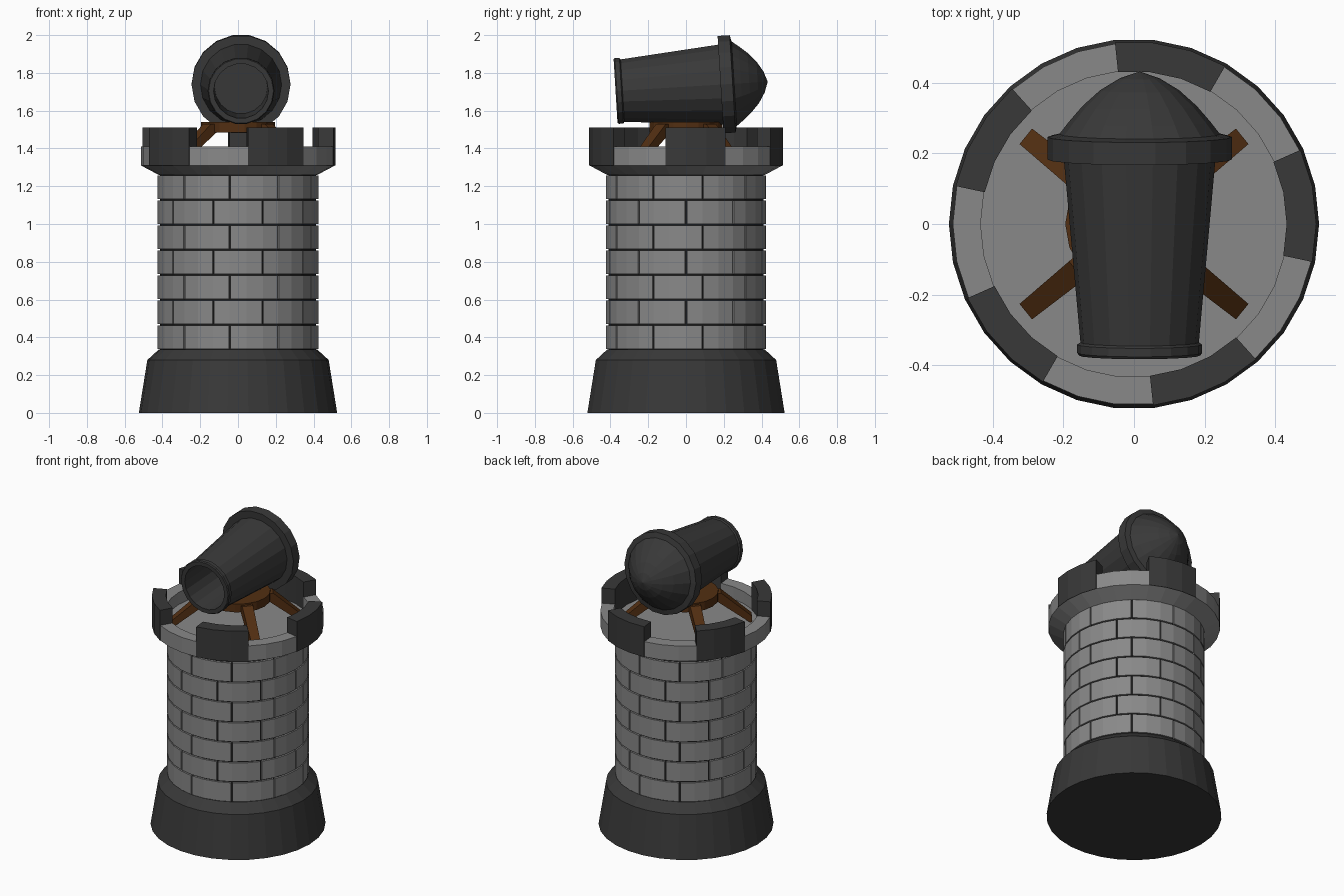
import bpy, bmesh
from math import sin, cos, radians, tau
from mathutils import Matrix

if "Cube" in bpy.data.objects:
    bpy.data.objects.remove(bpy.data.objects["Cube"])


def material(name, rgb):
    m = bpy.data.materials.new(name)
    m.diffuse_color = (*rgb, 1)
    m.use_nodes = True
    m.node_tree.nodes["Principled BSDF"].inputs["Base Color"].default_value = m.diffuse_color
    return m


STONE = material("stone", (0.25, 0.25, 0.25))
DARK = material("dark_stone", (0.04, 0.04, 0.04))
MORTAR = material("mortar", (0.01, 0.01, 0.01))
WOOD = material("wood", (0.085, 0.028, 0.006))


def finish(name, bm, mat):
    bmesh.ops.recalc_face_normals(bm, faces=bm.faces)
    me = bpy.data.meshes.new(name)
    bm.to_mesh(me)
    bm.free()
    me.materials.append(mat)
    ob = bpy.data.objects.new(name, me)
    bpy.context.collection.objects.link(ob)
    return ob


def lathe(name, profile, n, mat):
    """Revolve (radius, z) points around z into flat facets."""
    bm = bmesh.new()
    rings = []
    for r, z in profile:
        count = n if r > 0 else 1
        rings.append([bm.verts.new((r * cos(tau * i / n), r * sin(tau * i / n), z))
                      for i in range(count)])
    for a, b in zip(rings, rings[1:]):
        for i in range(n):
            j = (i + 1) % n
            quad = [a[i % len(a)], a[j % len(a)], b[j % len(b)], b[i % len(b)]]
            bm.faces.new(list(dict.fromkeys(quad)))
    return finish(name, bm, mat)


def sector(bm, a0, r0, r1, z0, z1, gap=0.0):
    """36 degree curved block made of three 12 degree facets."""
    cols = []
    for a in (a0 + gap, a0 + 12, a0 + 24, a0 + 36 - gap):
        c, s = cos(radians(a)), sin(radians(a))
        cols.append([bm.verts.new((r * c, r * s, z))
                     for r, z in ((r0, z0), (r1, z0), (r1, z1), (r0, z1))])
    bm.faces.new(cols[0])
    bm.faces.new(cols[-1])
    for p, q in zip(cols, cols[1:]):
        for i in range(4):
            j = (i + 1) % 4
            bm.faces.new((p[i], p[j], q[j], q[i]))


# Tower base, mortar core and crown with recessed floor
lathe("tower_base", [(0, 0), (0.525, 0), (0.48, 0.28), (0.42, 0.335), (0, 0.335)], 30, DARK)
lathe("mortar_core", [(0, 0.32), (0.412, 0.32), (0.412, 1.27), (0, 1.27)], 30, MORTAR)
lathe("crown", [(0, 1.26), (0.42, 1.26), (0.514, 1.31), (0.514, 1.41),
                (0.435, 1.41), (0.435, 1.33), (0, 1.33)], 30, STONE)

# Seven staggered brick courses
bm = bmesh.new()
h = (1.26 - 0.335) / 7
for row in range(7):
    z = 0.335 + row * h
    for k in range(10):
        start = 264 + 36 * k - (12 if row % 2 else 0)
        sector(bm, start, 0.40, 0.425, z + 0.004, z + h - 0.004, 0.6)
finish("bricks", bm, STONE)

# Five battlements
bm = bmesh.new()
for k in range(5):
    sector(bm, -12 + 72 * k, 0.433, 0.517, 1.31, 1.51)
finish("battlements", bm, DARK)

# Wooden stand: round plate and four splayed legs
lathe("stand_plate", [(0, 1.485), (0.195, 1.485), (0.195, 1.54), (0, 1.54)], 18, WOOD)
side = [(0.14, 1.53), (0.21, 1.53), (0.395, 1.37), (0.395, 1.32), (0.14, 1.51)]
for k, ang in enumerate((39, 141, 219, 321)):
    bm = bmesh.new()
    L, R = [[bm.verts.new((r, s * (0.04 - 0.03 * r), z)) for r, z in side] for s in (-1, 1)]
    bm.faces.new(L)
    bm.faces.new(R)
    for i in range(5):
        j = (i + 1) % 5
        bm.faces.new((L[i], L[j], R[j], R[i]))
    bm.transform(Matrix.Rotation(radians(ang), 4, 'Z'))
    finish(f"stand_leg_{k + 1}", bm, WOOD)

# Cannon: bore, muzzle lip, tapered barrel, flange and domed breech
cannon = lathe("cannon", [
    (0, -0.25), (0.14, -0.25), (0.145, -0.557), (0.172, -0.557), (0.177, -0.55),
    (0.177, -0.526), (0.168, -0.52), (0.215, 0), (0.262, 0), (0.262, 0.064),
    (0.228, 0.072), (0.2, 0.108), (0.162, 0.152), (0.112, 0.197), (0.056, 0.231),
    (0, 0.25)], 18, DARK)
cannon.matrix_world = (Matrix.Translation((0.016, 0.183, 1.738))
                       @ Matrix.Rotation(radians(-90 + 3.5), 4, 'X'))
